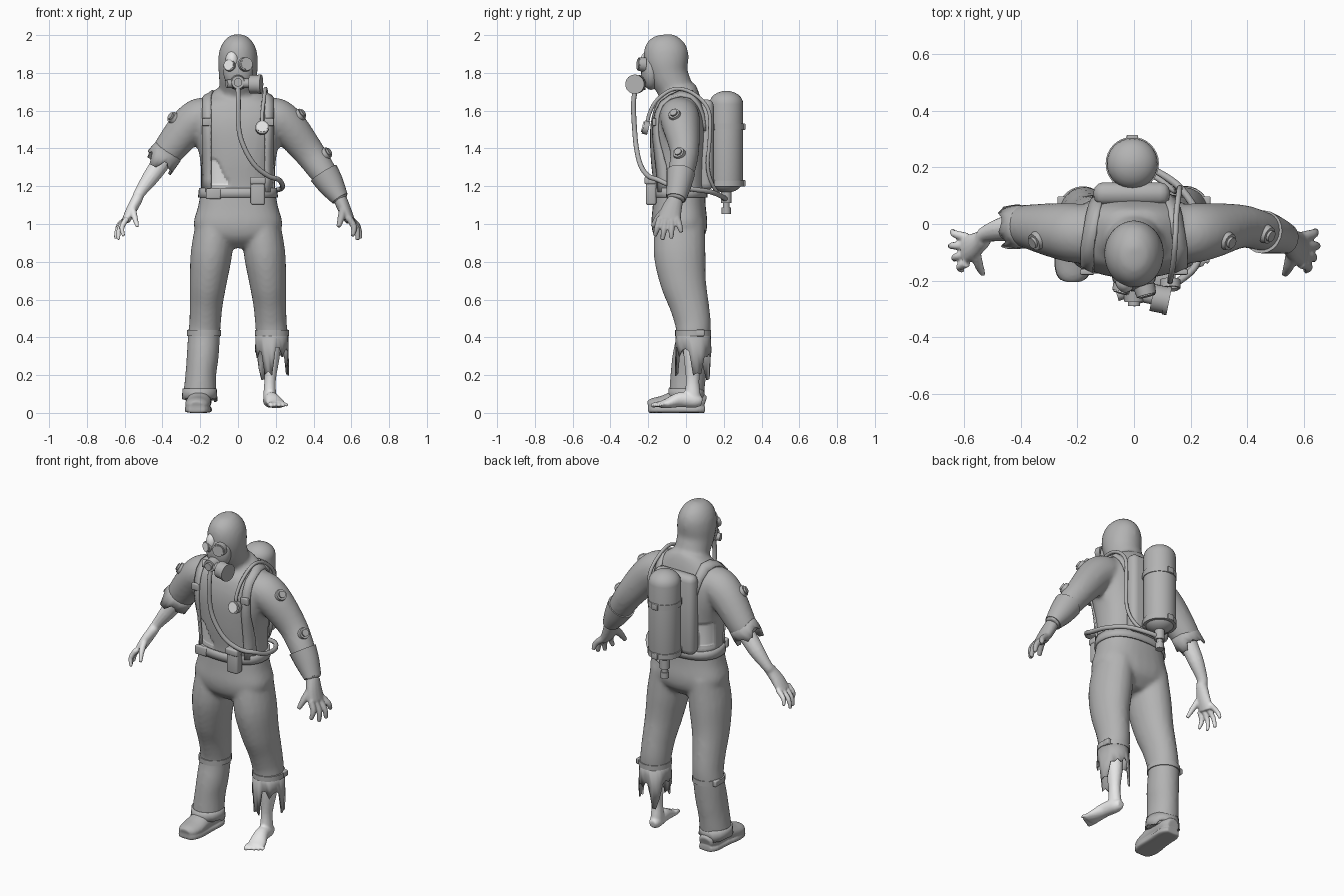
import bpy, bmesh, random
from math import cos, sin, pi, radians
from mathutils import Vector as V
from mathutils.bvhtree import BVHTree

random.seed(4)
if "Cube" in bpy.data.objects:
    bpy.data.objects.remove(bpy.data.objects["Cube"])


def material(name, rgb):
    m = bpy.data.materials.new(name)
    m.use_nodes = True
    m.diffuse_color = (*rgb, 1)
    bsdf = next(n for n in m.node_tree.nodes if n.type == 'BSDF_PRINCIPLED')
    bsdf.inputs["Base Color"].default_value = (*rgb, 1)
    return m


SUIT = material("suit grey", (0.45, 0.45, 0.45))
SKIN = material("pale skin", (0.8, 0.8, 0.8))


def finish(name, bm, mat=SUIT, angle=40):
    bmesh.ops.recalc_face_normals(bm, faces=bm.faces)
    me = bpy.data.meshes.new(name)
    bm.to_mesh(me)
    bm.free()
    me.materials.append(mat)
    me.shade_smooth()
    me.set_sharp_from_angle(angle=radians(angle))
    ob = bpy.data.objects.new(name, me)
    bpy.context.collection.objects.link(ob)
    return ob


def blend(ob, voxel, smooth):
    """Fuse overlapping lofts into one soft skin."""
    r = ob.modifiers.new("fuse", 'REMESH')
    r.mode, r.voxel_size = 'VOXEL', voxel
    s = ob.modifiers.new("soften", 'SMOOTH')
    s.iterations, s.factor = smooth, 0.5
    dg = bpy.context.evaluated_depsgraph_get()
    me = bpy.data.meshes.new_from_object(ob.evaluated_get(dg))
    ob.modifiers.clear()
    ob.data = me
    me.shade_smooth()


def spline(p, sub):
    out = []
    for i in range(len(p) - 1):
        a, b, c, d = p[max(i - 1, 0)], p[i], p[i + 1], p[min(i + 2, len(p) - 1)]
        for k in range(sub):
            t = k / sub
            out.append([(2*B + (C-A)*t + (2*A-5*B+4*C-D)*t*t + (3*B-A-3*C+D)*t**3) / 2
                        for A, B, C, D in zip(a, b, c, d)])
    return out + [list(p[-1])]


def loft(bm, secs, n=20, sub=4, ref=V((0, 1, 0)), power=2.0):
    """Closed tube through sections (x, y, z, radius_u, radius_v)."""
    secs = spline(secs, sub)
    pts = [V(s[:3]) for s in secs]
    rings = []
    for i, s in enumerate(secs):
        t = (pts[min(i + 1, len(pts) - 1)] - pts[max(i - 1, 0)]).normalized()
        v = (ref - t * ref.dot(t)).normalized()
        u = v.cross(t)
        ring = []
        for k in range(n):
            c, d = cos(2*pi*k/n), sin(2*pi*k/n)
            c, d = [(1 if q > 0 else -1) * abs(q) ** (2 / power) for q in (c, d)]
            ring.append(bm.verts.new(pts[i] + u * c * s[3] + v * d * s[4]))
        rings.append(ring)
    for a, b in zip(rings, rings[1:]):
        for k in range(n):
            bm.faces.new((a[k], a[k - 1], b[k - 1], b[k]))
    bm.faces.new(rings[0])
    bm.faces.new(rings[-1])


def tube(name, secs, mat=SUIT, **kw):
    bm = bmesh.new()
    loft(bm, secs, **kw)
    return finish(name, bm, mat)


def disc(name, at, axis, r, depth, mat=SUIT, r2=None):
    bm = bmesh.new()
    bmesh.ops.create_cone(bm, cap_ends=True, segments=24, radius1=r,
                          radius2=r if r2 is None else r2, depth=depth)
    ob = finish(name, bm, mat)
    ob.location = at
    ob.rotation_euler = V(axis).to_track_quat('Z', 'Y').to_euler()


def ball(name, at, scale, mat=SUIT):
    bm = bmesh.new()
    bmesh.ops.create_uvsphere(bm, u_segments=24, v_segments=14, radius=1)
    ob = finish(name, bm, mat)
    ob.location, ob.scale = at, scale


def box(name, at, size, bevel=0.01):
    bm = bmesh.new()
    bmesh.ops.create_cube(bm, size=1)
    bmesh.ops.scale(bm, vec=size, verts=bm.verts)
    bmesh.ops.bevel(bm, geom=bm.edges[:], offset=bevel, segments=3, affect='EDGES', profile=0.5)
    finish(name, bm).location = at


def hose(name, pts, r):
    tube(name, [(*p, r, r) for p in pts], n=10, sub=6, ref=V((0.35, 0.2, 0.9)))


def ragged(name, at, axis, ru, rv, short, long, n=28, flare=1.05):
    """Torn cloth tube hanging from a point along an axis."""
    bm = bmesh.new()
    t = V(axis).normalized()
    v = (V((0, 1, 0)) - t * t.y).normalized()
    u = v.cross(t)
    rows = [[], [], []]
    for k in range(n):
        d = u * cos(2*pi*k/n) * ru + v * sin(2*pi*k/n) * rv
        drop = random.uniform(*(long if (k // 3) % 3 == 1 else short))
        for row, f in zip(rows, (0, 0.5, 1)):
            row.append(bm.verts.new(V(at) + d * (1 + (flare - 1) * f) + t * drop * f))
    for a, b in zip(rows, rows[1:]):
        for k in range(n):
            bm.faces.new((a[k], a[k - 1], b[k - 1], b[k]))
    finish(name, bm).modifiers.new("cloth", 'SOLIDIFY').thickness = 0.008


# Suit: torso with hood, legs and arms fused together
bm = bmesh.new()
loft(bm, [(0, -.03, .875, .1, .07), (0, -.033, .93, .2, .13), (0, -.035, 1.0, .235, .148),
          (0, -.036, 1.1, .21, .14), (0, -.035, 1.2, .196, .137), (0, -.04, 1.35, .202, .147),
          (0, -.04, 1.5, .235, .15), (0, -.035, 1.6, .23, .135), (0, -.03, 1.67, .17, .105),
          (0, -.04, 1.72, .1, .09)], n=32, power=2.4)
loft(bm, [(0, -.04, 1.64, .115, .09), (0, -.06, 1.72, .1, .095), (0, -.092, 1.79, .102, .105),
          (0, -.105, 1.86, .106, .118), (0, -.105, 1.92, .098, .116), (0, -.102, 1.965, .077, .095),
          (0, -.1, 1.995, .045, .055), (0, -.1, 2.004, .015, .02)], n=24)
for s in (-1, 1):
    leg = [(s*.12, -.03, 1.02, .1, .13), (s*.14, -.034, .85, .11, .138), (s*.157, -.016, .7, .099, .123),
           (s*.168, .015, .58, .088, .106), (s*.174, .036, .48, .084, .096), (s*.18, .039, .41, .085, .09)]
    if s < 0:
        leg += [(-.187, .024, .3, .085, .096), (-.197, .012, .2, .082, .095), (-.204, .0, .07, .09, .092)]
    loft(bm, leg)
    arm = [(s*.13, -.035, 1.59, .085, .095), (s*.2, -.033, 1.563, .105, .105),
           (s*.27, -.024, 1.51, .1, .098), (s*.375, -.008, 1.38, .083, .077)]
    arm += [(.46, -.028, 1.26, .07, .068), (.547, -.055, 1.125, .042, .049)] if s > 0 else \
           [(-.403, -.008, 1.335, .072, .064)]
    loft(bm, arm)
suit = finish("suit", bm)
blend(suit, 0.012, 6)
suit.data.materials.append(SKIN)
# torn openings at the right of the waist, sunk below the cloth
sunk = {}
for f in suit.data.polygons:
    x, y, z = f.center
    front = y < -.08 and x > -.155 and 1.205 < z < 1.335 and x + .155 < (1.4 - z) * .55
    back = y > 0 and -.21 < x < -.14 and 1.22 < z < 1.35
    f.material_index = int(front or back)
    if front or back:
        sunk.update({i: f.normal.copy() for i in f.vertices})
tree = BVHTree.FromPolygons([v.co for v in suit.data.vertices], [p.vertices for p in suit.data.polygons])
for i, nrm in sunk.items():
    suit.data.vertices[i].co -= nrm * .008


def hit(origin, target, lift):
    o, d = V(origin), (V(target) - V(origin)).normalized()
    p = tree.ray_cast(o, d)[0]
    return (p if p else V(target)) - d * lift


def ribbon(name, rows, closed=False, thick=0.012):
    bm = bmesh.new()
    vs = [[bm.verts.new(p) for p in row] for row in rows]
    for a, b in zip(vs, vs[1:] + (vs[:1] if closed else [])):
        for i in range(len(a) - 1):
            bm.faces.new((a[i], a[i + 1], b[i + 1], b[i]))
    m = finish(name, bm).modifiers.new("webbing", 'SOLIDIFY')
    m.thickness, m.offset = thick, 0


# Harness straps running over the shoulders to the back plate, and waist belt
widths = (-.022, 0, .022)
for side, s in (("left", 1), ("right", -1)):
    rows = [[hit((s*.165 + w, -.6, z), (s*.165 + w, 0, z), .007) for w in widths]
            for z in (1.17, 1.24, 1.31, 1.38)]
    for k in range(13):
        a = pi - pi * k / 14
        xs = [s * (.165 - .057 * max(0, k - 6) / 6) + w for w in widths]
        rows.append([hit((x, -.03 + .6 * cos(a), 1.43 + .6 * sin(a)), (x, -.03, 1.43), .007) for x in xs])
    ribbon(side + "_harness_strap", rows)
    p = hit((s * .165, -.6, 1.54), (s * .165, 0, 1.54), .014)
    box(side + "_strap_buckle", p, (.05, .02, .04), .005)
ribbon("waist_belt", [[hit((.33 * cos(a), -.035 + .33 * sin(a), z), (0, -.035, z), .005)
                       for z in (1.14, 1.165, 1.19)]
                      for a in [2 * pi * k / 40 for k in range(40)]], closed=True)
box("belt_buckle", hit((-.13, -.6, 1.16), (-.13, 0, 1.16), .014), (.08, .025, .055), .008)
box("belt_pouch", (.105, -.185, 1.17), (.075, .055, .14), .012)
box("pouch_flap", (.105, -.19, 1.23), (.083, .06, .04), .01)

# Arm valves
for i, p in enumerate([(.32, -.055, 1.57), (.47, -.037, 1.375), (-.335, -.055, 1.555)]):
    at, nrm = tree.find_nearest(V(p))[:2]
    disc(f"valve_base_{i}", at + nrm * .002, nrm, .034, .02, r2=.03)
    disc(f"valve_knob_{i}", at + nrm * .014, nrm, .02, .016)

# Hands: palm, four fingers and a thumb
for side, s, k, mat in (("left_glove", 1, 1.0, SUIT), ("right_hand", -1, .82, SKIN)):
    bm = bmesh.new()
    if s > 0:
        sec = [(.542, -.055, 1.13, .036, .042)]
    else:
        sec = [(.39, -.01, 1.35, .062, .06), (.46, -.018, 1.25, .054, .053),
               (.52, -.035, 1.165, .037, .037), (.535, -.055, 1.13, .036, .042)]
    sec += [(.567, -.078, 1.07, .034, .056), (.595, -.09, 1.015, .026, .062)]
    loft(bm, [(s*x, y, z, a*k, b*k) for x, y, z, a, b in sec], n=14)
    for by, tx, ty, tz in ((-.138, .605, -.165, .935), (-.107, .633, -.125, .915),
                           (-.075, .648, -.078, .922), (-.046, .64, -.024, .955)):
        loft(bm, [(s*.588, by, 1.03, .019*k, .019*k), (s*(tx*.5 + .312), (by+ty)/2, (1.03+tz)/2, .017*k, .017*k),
                  (s*tx, ty, tz, .011*k, .011*k)], n=10)
    loft(bm, [(s*.56, -.095, 1.085, .024*k, .024*k), (s*.547, -.145, 1.035, .02*k, .02*k),
              (s*.532, -.178, .985, .012*k, .012*k)], n=10)
    blend(finish(side, bm, mat), 0.006, 3)
tube("glove_cuff", [(.454, -.028, 1.27, .08, .076), (.495, -.038, 1.205, .069, .066),
                    (.54, -.053, 1.135, .047, .053)])
ragged("torn_sleeve", (-.368, -.01, 1.387), (-.6, 0, -.78), .083, .075, (.05, .08), (.09, .12))

# Lower legs: bare left leg and foot, torn trouser cuff, right boot
bm = bmesh.new()
loft(bm, [(.18, .035, .43, .05, .055), (.177, .04, .31, .046, .054), (.17, .035, .18, .031, .036),
          (.168, .035, .1, .034, .042), (.168, .035, .05, .035, .045)], n=16)
loft(bm, [(.165, .085, .06, .022, .022), (.168, .05, .065, .036, .038), (.18, -.03, .07, .04, .04),
          (.2, -.1, .05, .05, .026), (.207, -.135, .044, .05, .018)], n=16, ref=V((0, 0, 1)))
for i in range(5):
    x, r = .17 + i * .021, .016 - i * .0015
    loft(bm, [(x, -.12, .045, r, r), (x + .004, -.16 + i*.008, .044, r, r),
              (x + .006, -.185 + i*.011, .036, r*.6, r*.6)], n=8, ref=V((0, 0, 1)))
blend(finish("bare_left_leg", bm, SKIN), 0.007, 3)
ragged("torn_trouser_cuff", (.18, .038, .43), (0, 0, -1), .086, .092, (.08, .14), (.19, .26))
boot = [(-.2, .1, .05, .038, .04), (-.2, .06, .06, .06, .05), (-.205, -.04, .065, .062, .055),
        (-.212, -.12, .05, .068, .042), (-.217, -.175, .042, .058, .036), (-.218, -.2, .036, .038, .026)]
bm = bmesh.new()
loft(bm, boot, ref=V((0, 0, 1)))
loft(bm, [(x, y, .017, a + .002, .017) for x, y, z, a, b in boot], ref=V((0, 0, 1)), power=4)
blend(finish("right_boot", bm), 0.007, 2)
ragged("right_trouser_hem", (-.203, .002, .13), (0, 0, -1), .09, .094, (.05, .06), (.06, .075))
for side, s in (("left", 1), ("right", -1)):
    tube(side + "_knee_band", [(s*.18, .038, z, .09, .095) for z in (.408, .438)], sub=1, n=28)
    box(side + "_knee_buckle", (s*.255, .075, .423), (.03, .045, .035), .006)

# Breathing mask with a broken right eyepiece
ball("mask_face", (0, -.185, 1.81), (.078, .053, .1))
ball("exposed_brow", (-.03, -.194, 1.862), (.037, .048, .056), SKIN)
disc("left_eyepiece_rim", (.04, -.235, 1.845), (.25, -1, .1), .039, .035, r2=.035)
disc("left_eyepiece_glass", (.045, -.252, 1.847), (.25, -1, .1), .029, .008)
disc("right_eyepiece_rim", (-.044, -.228, 1.84), (-.3, -1, .1), .034, .026, r2=.03)
disc("right_exposed_eye", (-.048, -.24, 1.842), (-.3, -1, .1), .025, .008, SKIN)
disc("mouthpiece", (0, -.245, 1.75), (0, -1, 0), .042, .06, r2=.034)
disc("mouthpiece_valve", (0, -.278, 1.75), (0, -1, 0), .022, .024)
disc("filter_canister", (.093, -.265, 1.74), (1, -.2, 0), .048, .06)
disc("filter_rim", (.116, -.27, 1.74), (1, -.2, 0), .051, .016)
disc("filter_neck", (.045, -.255, 1.745), (1, -.2, 0), .024, .06)
disc("right_filter_cap", (-.043, -.245, 1.742), (-1, -.3, 0), .022, .036)

# Backpack plate, tank and valve
box("back_plate", (-.008, .107, 1.42), (.27, .08, .48), .035)
dome = [(.09 * sin(a), .07 * cos(a)) for a in [pi / 2 * k / 6 for k in range(7)]]
prof = [(max(r, .004), 1.635 + h) for r, h in dome] + [(max(r, .004), 1.235 - h) for r, h in reversed(dome)]
tube("air_tank", [(-.006, .213, z, r, r) for r, z in prof], sub=1, n=32)
for i, z in enumerate((1.515, 1.215)):
    tube(f"tank_strap_{i}", [(-.006, .213, z + d, .094, .094) for d in (-.016, .016)], sub=1, n=32)
    box(f"tank_clasp_{i}", (-.006, .306, z), (.04, .016, .035), .004)
    box(f"tank_bracket_{i}", (-.006, .14, z), (.14, .07, .035), .006)
disc("tank_valve", (-.006, .213, 1.145), (0, 0, 1), .028, .07)
disc("tank_valve_neck", (-.006, .213, 1.1), (0, 0, 1), .018, .05)
disc("tank_valve_knob", (-.006, .213, 1.07), (0, 0, 1), .024, .036)

# Hoses and gauge
hose("breathing_hose", [(0, -.265, 1.72), (.002, -.278, 1.64), (.005, -.272, 1.5), (.035, -.262, 1.4),
                        (.09, -.24, 1.31), (.16, -.2, 1.255), (.215, -.15, 1.235), (.235, -.08, 1.205),
                        (.225, .03, 1.185), (.16, .13, 1.17), (.07, .19, 1.145), (0, .213, 1.13)], .013)
hose("gauge_hose", [(.128, -.205, 1.51), (.128, -.195, 1.58), (.137, -.15, 1.66), (.145, -.06, 1.715),
                    (.15, .04, 1.69), (.16, .12, 1.6), (.16, .125, 1.45), (.145, .115, 1.3),
                    (.1, .15, 1.19), (0, .213, 1.12)], .01)
disc("gauge_body", (.128, -.212, 1.51), (0, -1, .25), .036, .03)
disc("gauge_dial", (.128, -.228, 1.514), (0, -1, .25), .028, .008, SKIN)
